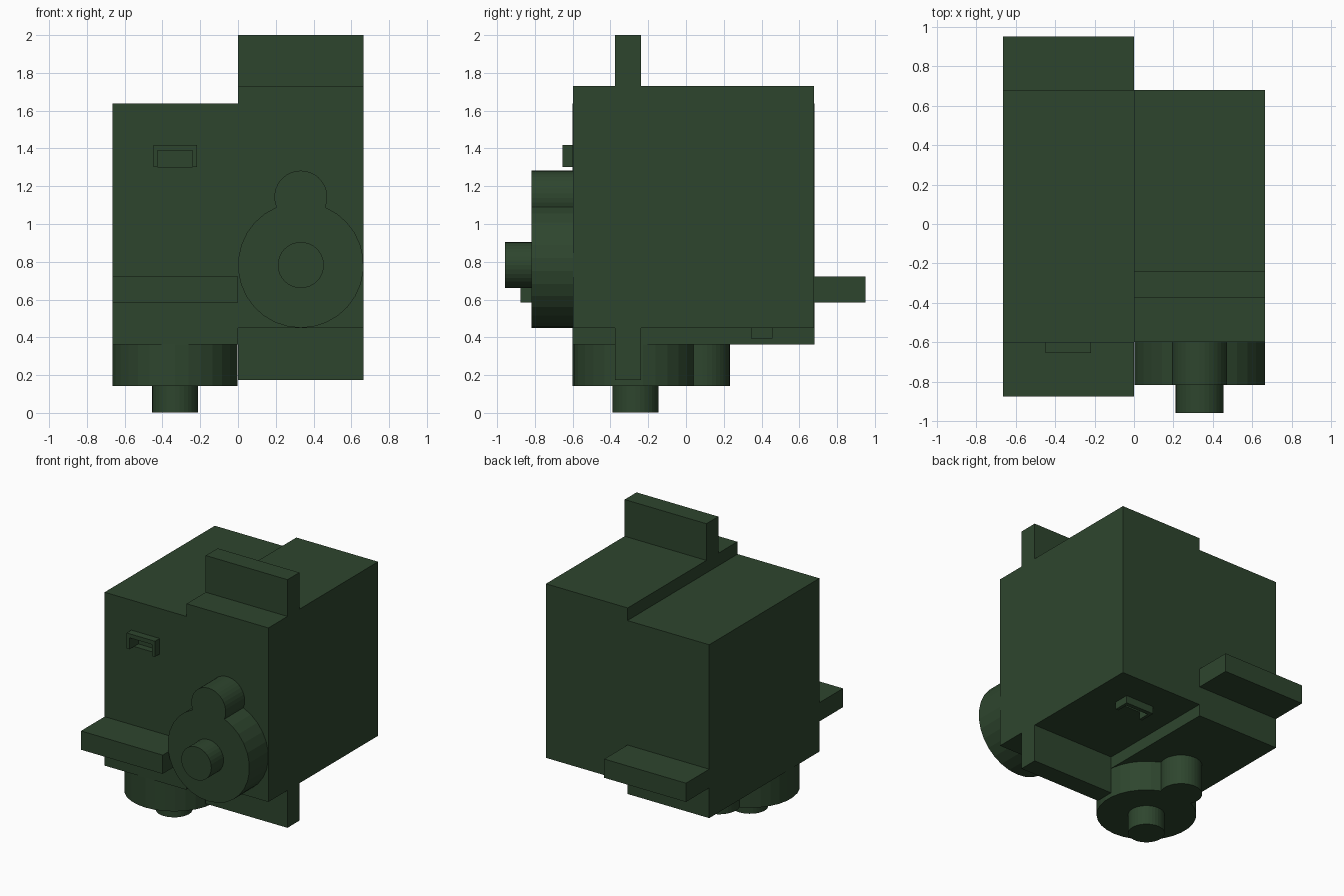
import bpy, bmesh
from math import pi, sin, cos, acos
from mathutils import Matrix, Vector

if "Cube" in bpy.data.objects:
    bpy.data.objects.remove(bpy.data.objects["Cube"])

green = bpy.data.materials.new("dark_green")
green.diffuse_color = (0.027, 0.06, 0.027, 1)
green.use_nodes = True
green.node_tree.nodes["Principled BSDF"].inputs["Base Color"].default_value = green.diffuse_color

W, L, D = 0.665, 1.28, 1.275   # case width, length (local y), depth (local z)
R, r, GAP = W / 2, 0.14, 0.36  # gear cover radius, side boss radius, their spacing


def prism(name, profile, z0, z1, mat):
    """Extrude a local xy outline from z0 to z1, then place it with mat."""
    bm = bmesh.new()
    face = bm.faces.new([bm.verts.new((x, y, z0)) for x, y in profile])
    top = bmesh.ops.extrude_face_region(bm, geom=[face])["geom"]
    bmesh.ops.translate(bm, vec=(0, 0, z1 - z0),
                        verts=[v for v in top if isinstance(v, bmesh.types.BMVert)])
    bmesh.ops.recalc_face_normals(bm, faces=bm.faces)
    me = bpy.data.meshes.new(name)
    bm.to_mesh(me)
    bm.free()
    me.materials.append(green)
    ob = bpy.data.objects.new(name, me)
    bpy.context.collection.objects.link(ob)
    ob.matrix_world = mat
    return ob


def rect(x, y0, y1):
    return [(-x, y0), (x, y0), (x, y1), (-x, y1)]


def arc(cy, rad, a0, a1, n):
    return [(rad * cos(a0 + (a1 - a0) * i / n), cy + rad * sin(a0 + (a1 - a0) * i / n))
            for i in range(n + 1)]


def servo(side, mat):
    # Case with a shallow cable pocket in its end wall
    case = prism(side + "_case", rect(W / 2, 0, L), 0, D, mat)
    cutter = prism(side + "_pocket_cutter", rect(0.0925, -0.1, 0.05), 0.94, 1.025, mat)
    cutter.hide_render = True
    cutter.hide_set(True)
    mod = case.modifiers.new("pocket", "BOOLEAN")
    mod.operation, mod.solver, mod.object = "DIFFERENCE", "EXACT", cutter

    # Mounting tabs at both ends
    for end, y0, y1 in (("near", -0.275, 0), ("far", L, 1.55)):
        prism(f"{side}_{end}_tab", rect(W / 2, y0, y1), 0.222, 0.36, mat)

    # Gear cover: large disc merged with the small boss
    a = acos((R * R + GAP * GAP - r * r) / (2 * R * GAP))
    b = acos((r * r + GAP * GAP - R * R) / (2 * r * GAP))
    big = arc(R, R, pi / 2 + a, 2.5 * pi - a, 26)
    small = arc(R + GAP, r, b - pi / 2, 1.5 * pi - b, 22)
    prism(side + "_gear_cover", big + small[1:-1], -0.22, 0, mat)

    # Output shaft
    prism(side + "_shaft", arc(R, 0.122, 0, 2 * pi, 32)[:-1], -0.362, -0.22, mat)

    # Cable guard: three-sided frame around the pocket
    x, xi = 0.115, 0.0925
    prism(side + "_cable_guard_top", rect(x, -0.055, 0), 1.025, 1.055, mat)
    for n, s in (("a", 1), ("b", -1)):
        prism(f"{side}_cable_guard_side_{n}",
              [(s * xi, -0.055), (s * x, -0.055), (s * x, 0), (s * xi, 0)],
              0.94, 1.025, mat)


# Left servo points down; the right one is the same unit turned to face the front
servo("left_servo", Matrix.Translation((-W / 2, -0.6, 0.363)))
servo("right_servo", Matrix.Translation((W / 2, -0.597, 0.45))
      @ Matrix.Rotation(pi, 4, Vector((0, 1, 1))))
